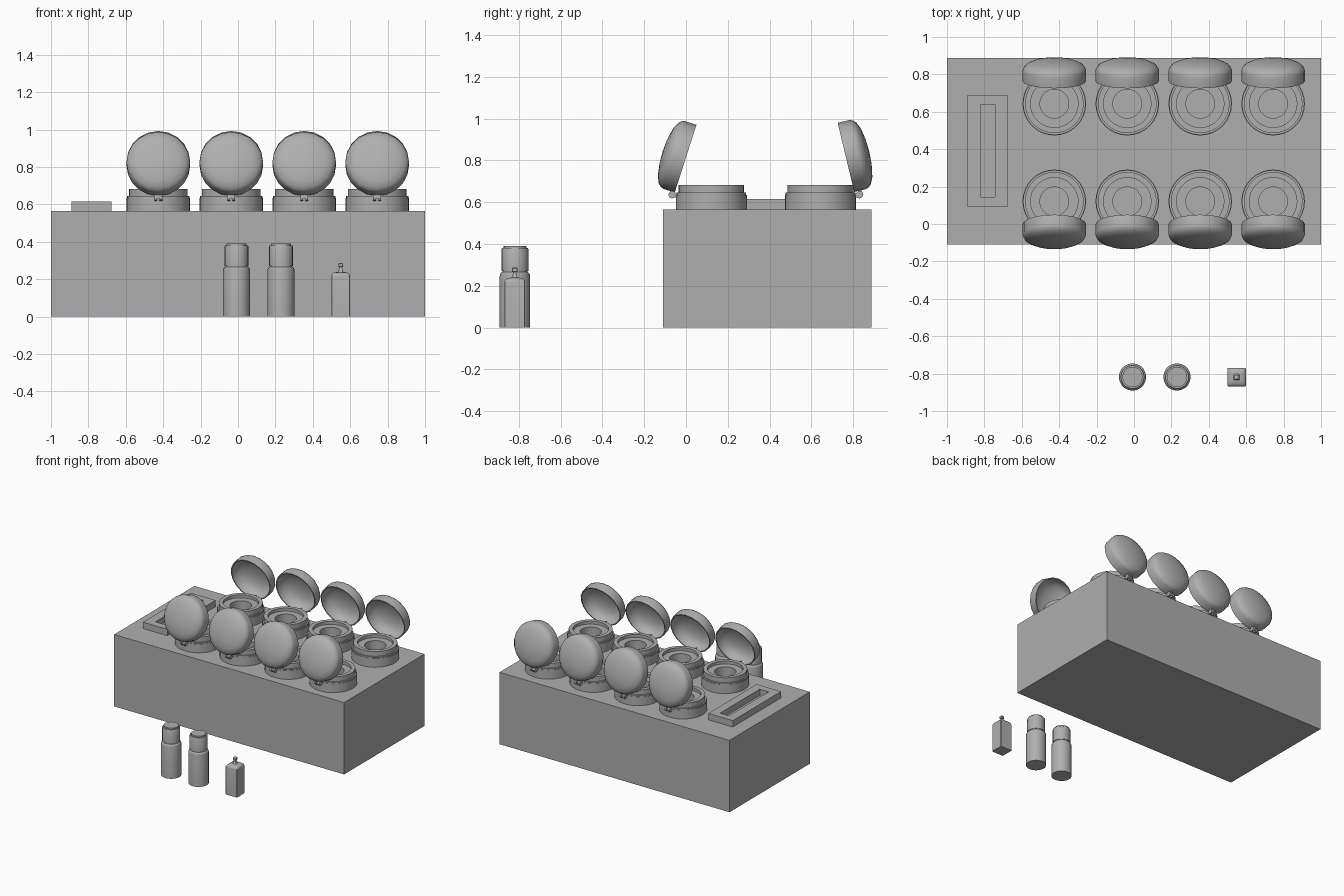
import bpy, bmesh, math
from mathutils import Matrix, Vector

if "Cube" in bpy.data.objects:
    bpy.data.objects.remove(bpy.data.objects["Cube"])

# dark grey used on every part
grey = bpy.data.materials.new("dark_grey")
grey.diffuse_color = (0.43, 0.43, 0.43, 1)
grey.use_nodes = True
grey.node_tree.nodes["Principled BSDF"].inputs["Base Color"].default_value = grey.diffuse_color


def finish(bm, name, angle=30):
    bmesh.ops.recalc_face_normals(bm, faces=bm.faces)
    me = bpy.data.meshes.new(name)
    bm.to_mesh(me)
    bm.free()
    me.shade_smooth()
    me.set_sharp_from_angle(angle=math.radians(angle))
    me.materials.append(grey)
    ob = bpy.data.objects.new(name, me)
    bpy.context.collection.objects.link(ob)
    return ob


def box(name, lo, hi):
    bm = bmesh.new()
    bmesh.ops.create_cube(bm, size=1)
    lo, hi = Vector(lo), Vector(hi)
    for v in bm.verts:
        v.co = Vector([(a + b) / 2 + c * (b - a) for a, b, c in zip(lo, hi, v.co)])
    return finish(bm, name)


def lathe(name, profile, matrix, sides=24):
    """Spin (radius, height) points around local z; both ends lie on the axis."""
    bm = bmesh.new()
    vs = [bm.verts.new((r, 0, z)) for r, z in profile]
    es = [bm.edges.new(p) for p in zip(vs, vs[1:])]
    bmesh.ops.spin(bm, geom=vs + es, cent=(0, 0, 0), axis=(0, 0, 1),
                   angle=2 * math.pi, steps=sides)
    bmesh.ops.remove_doubles(bm, verts=bm.verts, dist=1e-5)
    bm.transform(matrix)
    return finish(bm, name)


def square_stack(name, layers, x, y):
    """Loft square sections (half width, corner cut, height)."""
    bm = bmesh.new()
    rings = []
    for h, c, z in layers:
        pts = [(h, -h + c), (h, h - c), (h - c, h), (-h + c, h),
               (-h, h - c), (-h, -h + c), (-h + c, -h), (h - c, -h)]
        rings.append([bm.verts.new((x + a, y + b, z)) for a, b in pts])
    for r, s in zip(rings, rings[1:]):
        for i in range(8):
            j = (i + 1) % 8
            bm.faces.new((r[i], r[j], s[j], s[i]))
    bm.faces.new(rings[0])
    bm.faces.new(rings[-1])
    return finish(bm, name, 40)


T = Matrix.Translation
TOP = 0.565

# counter block
box("counter", (-1, -0.11, 0), (1, 0.888, TOP))

# raised rectangular frame with a slot
bm = bmesh.new()
outer, inner = (-0.89, 0.09, -0.677, 0.69), (-0.82, 0.145, -0.743, 0.638)
loops = []
for (x0, y0, x1, y1), z in ((outer, TOP), (outer, 0.615), (inner, 0.615), (inner, TOP)):
    loops.append([bm.verts.new((x, y, z)) for x, y in ((x0, y0), (x1, y0), (x1, y1), (x0, y1))])
for k in range(4):
    a, b = loops[k], loops[(k + 1) % 4]
    for i in range(4):
        j = (i + 1) % 4
        bm.faces.new((a[i], a[j], b[j], b[i]))
finish(bm, "slot_frame")

pot = [(0, TOP), (0.17, TOP), (0.17, 0.635), (0.167, 0.635), (0.167, 0.645),
       (0.157, 0.645), (0.157, 0.683), (0.127, 0.683), (0.127, 0.66),
       (0.077, 0.66), (0.077, 0.585), (0, 0.585)]
lid = [(0, 0.115), (0.06, 0.112), (0.12, 0.101), (0.152, 0.086), (0.165, 0.072), (0.17, 0.058),
       (0.17, 0), (0.162, 0), (0.158, 0.035), (0.145, 0.06), (0.11, 0.083), (0.055, 0.097), (0, 0.1)]


def rod(r, length):
    return [(0, -length / 2), (r, -length / 2), (r, length / 2), (0, length / 2)]


# two rows of four pots, lids tipped outward
rows = (("front", -1, 0.121, -0.002, 0.808, 17.8), ("back", 1, 0.643, 0.765, 0.814, 13.5))
for row, s, y, lid_y, lid_z, tilt in rows:
    for n in range(4):
        x = -0.426 + 0.39 * n
        tag = f"_{row}_{n + 1}"
        lathe("pot" + tag, pot, T((x, y, 0)), 32)
        turn = Matrix.Rotation(-s * math.radians(90 - tilt), 4, 'X')
        lathe("lid" + tag, lid, T((x, lid_y, lid_z)) @ turn, 20)
        # hinge: two knuckles held by pot lugs, and a lid tongue
        hy = y + s * 0.187
        across = Matrix.Rotation(math.pi / 2, 4, 'Y')
        lathe("hinge_pin" + tag, rod(0.008, 0.04), T((x, hy, 0.636)) @ across, 8)
        for side in (-1, 1):
            lx = x + side * 0.014
            lathe(f"hinge_knuckle{tag}_{side}", rod(0.018, 0.014), T((lx, hy, 0.636)) @ across, 12)
            ys = sorted((y + s * 0.162, hy))
            box("hinge_lug" + tag, (lx - 0.006, ys[0], 0.622), (lx + 0.006, ys[1], 0.642))
        ys = sorted((hy - s * 0.006, hy + s * 0.01))
        box("hinge_tongue" + tag, (x - 0.006, ys[0], 0.63), (x + 0.006, ys[1], 0.67))

# two round bottles
bottle = [(0, 0), (0.073, 0), (0.073, 0.245), (0.07, 0.258), (0.062, 0.266),
          (0.06, 0.266), (0.06, 0.27), (0.064, 0.27), (0.064, 0.376), (0.062, 0.38),
          (0.054, 0.38), (0.054, 0.39), (0, 0.39)]
for n, x in enumerate((-0.008, 0.23)):
    lathe(f"bottle_{n + 1}", bottle, T((x, -0.818, 0)), 20)

# small square bottle with stopper
square_stack("small_bottle", [(0.05, 0.004, 0), (0.05, 0.004, 0.215), (0.046, 0.006, 0.228),
                              (0.036, 0.008, 0.236), (0.016, 0.003, 0.239), (0.011, 0.002, 0.246),
                              (0.008, 0.002, 0.265), (0.013, 0.003, 0.268), (0.013, 0.003, 0.283),
                              (0.009, 0.002, 0.287)], 0.549, -0.819)
